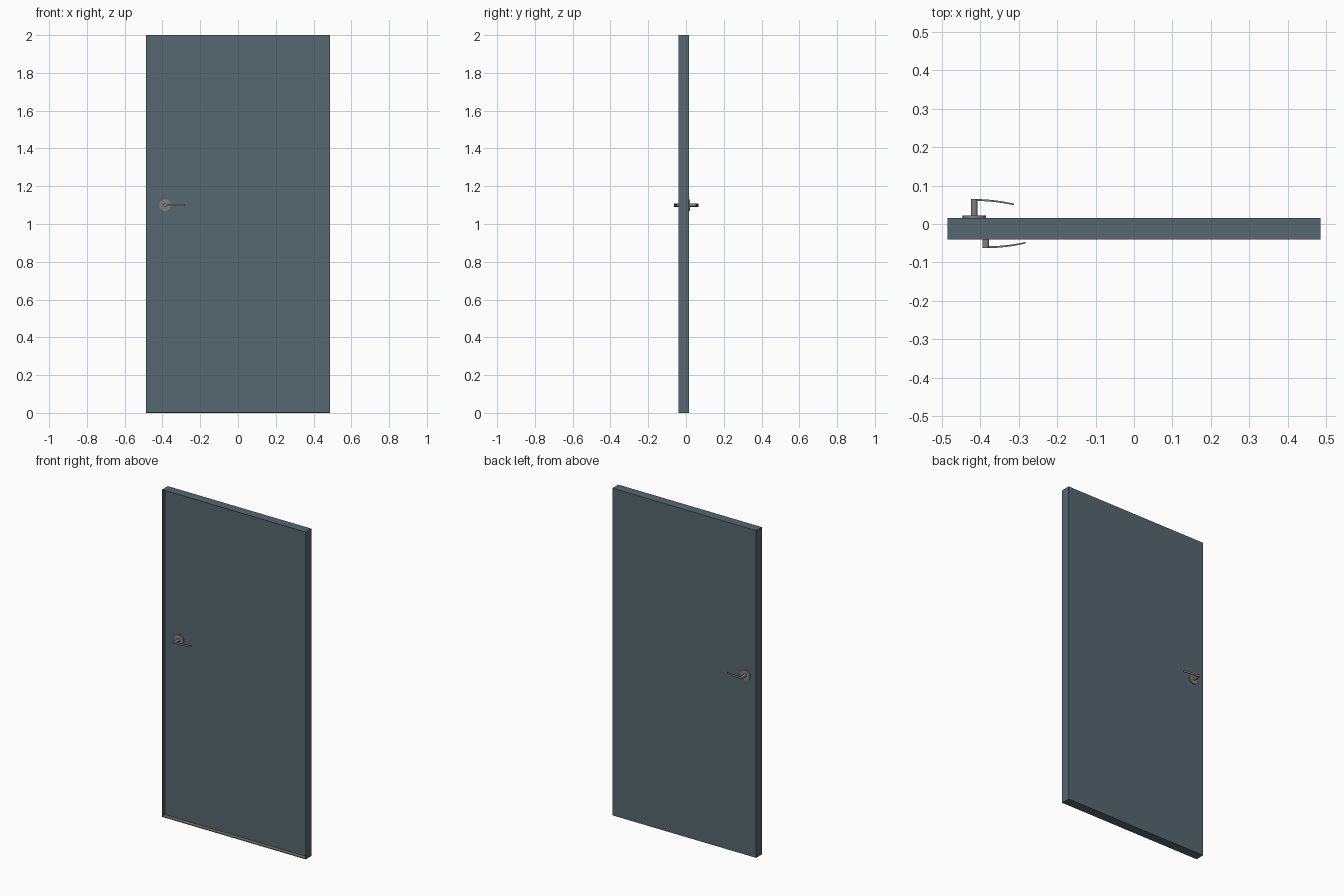
import bpy, bmesh, math
from mathutils import Matrix

if "Cube" in bpy.data.objects:
    bpy.data.objects.remove(bpy.data.objects["Cube"])


def material(name, rgb):
    m = bpy.data.materials.new(name)
    m.diffuse_color = (*rgb, 1)
    m.use_nodes = True
    m.node_tree.nodes["Principled BSDF"].inputs["Base Color"].default_value = m.diffuse_color
    return m


SLATE = material("slate paint", (0.093, 0.136, 0.162))
METAL = material("brushed metal", (0.22, 0.215, 0.205))
SILL = material("khaki sill", (0.17, 0.17, 0.11))


def finish(name, bm, mat):
    bmesh.ops.recalc_face_normals(bm, faces=bm.faces[:])
    me = bpy.data.meshes.new(name)
    bm.to_mesh(me)
    bm.free()
    me.materials.append(mat)
    ob = bpy.data.objects.new(name, me)
    bpy.context.collection.objects.link(ob)
    return ob


def box(name, lo, hi, mat):
    bm = bmesh.new()
    bmesh.ops.create_cube(bm, size=1)
    for v in bm.verts:
        v.co = [lo[i] + (v.co[i] + 0.5) * (hi[i] - lo[i]) for i in range(3)]
    return finish(name, bm, mat)


def disc(name, x, z, y0, y1, radius, sides, mat):
    bm = bmesh.new()
    bmesh.ops.create_cone(bm, cap_ends=True, segments=sides, radius1=radius,
                          radius2=radius, depth=abs(y1 - y0))
    bm.transform(Matrix.Translation((x, (y0 + y1) / 2, z))
                 @ Matrix.Rotation(math.pi / 2, 4, 'X'))
    ob = finish(name, bm, mat)
    for p in ob.data.polygons:
        p.use_smooth = len(p.vertices) == 4
    return ob


W, FRONT, PANEL, BACK, T = 0.486, -0.04, -0.014, 0.016, 0.002

# Door leaf, with a thin rim around its recessed front
box("door_leaf", (-W, PANEL, 0), (W, BACK, 2), SLATE)
for side, s in (("left", -1), ("right", 1)):
    xs = sorted((s * W, s * (W - T)))
    box("rim_" + side, (xs[0], FRONT, 0), (xs[1], PANEL, 2), SLATE)
box("rim_top", (-W + T, FRONT, 2 - T), (W - T, PANEL, 2), SLATE)
box("rim_bottom", (-W + T, FRONT, 0), (W - T, PANEL, T), SLATE)
box("sill_plate", (-W + T, FRONT, T), (W - T, PANEL, T + 0.002), SILL)


# Lever handle: round rose, stem and a gently bowed lever
def handle(side, x, face, out, z=1.1):
    disc(side + "_rose", x, z, face, face + out * 0.006, 0.031, 16, METAL)
    disc(side + "_stem", x, z, face, face + out * 0.049, 0.009, 16, METAL)
    bm = bmesh.new()
    rings, n = [], 8
    for i in range(n + 1):
        t = i / n
        px = x + 0.103 * t
        py = face + out * (0.0465 - 0.0115 * t ** 2)
        half_y = 0.0025 - 0.0005 * t
        half_z = 0.006 - 0.001 * t
        rings.append([bm.verts.new((px, py + a * half_y, z + b * half_z))
                      for a, b in ((-1, -1), (1, -1), (1, 1), (-1, 1))])
    for r, q in zip(rings, rings[1:]):
        for k in range(4):
            bm.faces.new((r[k], r[(k + 1) % 4], q[(k + 1) % 4], q[k]))
    bm.faces.new(rings[0])
    bm.faces.new(rings[-1])
    finish(side + "_lever", bm, METAL)


handle("front", -0.386, PANEL, -1)
handle("back", -0.416, BACK, 1)
